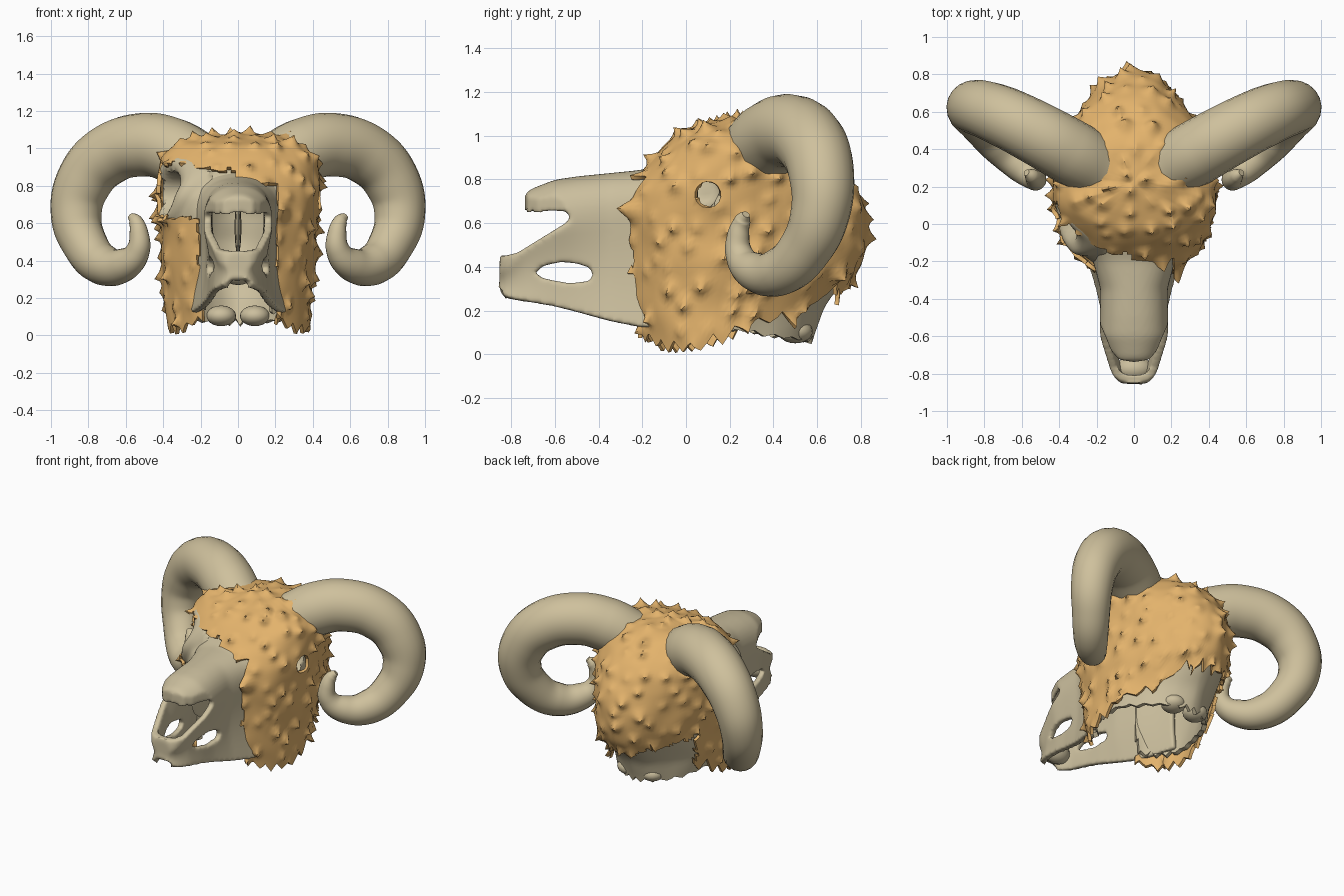
import bpy, bmesh, math, random
from mathutils import Vector, noise

if "Cube" in bpy.data.objects:
    bpy.data.objects.remove(bpy.data.objects["Cube"])

random.seed(4)


def material(name, color):
    m = bpy.data.materials.new(name)
    m.diffuse_color = (*color, 1)
    m.use_nodes = True
    m.node_tree.nodes["Principled BSDF"].inputs["Base Color"].default_value = m.diffuse_color
    return m


BONE = material("bone", (0.60, 0.52, 0.34))
HORN = material("horn", (0.62, 0.53, 0.335))
FUR = material("tan fur", (0.77, 0.45, 0.15))


def add(name, data, mat):
    ob = bpy.data.objects.new(name, data)
    bpy.context.collection.objects.link(ob)
    if mat:
        data.materials.append(mat)
    return ob


def mesh_object(name, bm, mat):
    me = bpy.data.meshes.new(name)
    bm.to_mesh(me)
    bm.free()
    return add(name, me, mat)


def bake(ob, angle=45):
    """Apply modifiers (or convert a curve) and shade smooth."""
    bpy.context.view_layer.update()
    dg = bpy.context.evaluated_depsgraph_get()
    me = bpy.data.meshes.new_from_object(ob.evaluated_get(dg))
    name, mat = ob.name, ob.data.materials[0]
    bpy.data.objects.remove(ob)
    me.materials.clear()
    me.materials.append(mat)
    me.shade_smooth()
    me.set_sharp_from_angle(angle=math.radians(angle))
    add(name, me, None)


def lookup(table, key):
    """Linear interpolation in rows of (key, values...)."""
    if key <= table[0][0]:
        return table[0][1:]
    for a, b in zip(table, table[1:]):
        if key <= b[0]:
            t = (key - a[0]) / (b[0] - a[0])
            return [p + (q - p) * t for p, q in zip(a[1:], b[1:])]
    return table[-1][1:]


def thicken(ob, t):
    s = ob.modifiers.new("thickness", 'SOLIDIFY')
    s.thickness, s.offset = t, -1


def relax(bm):
    inner = [v for v in bm.verts if not v.is_boundary]
    for _ in range(3):
        bmesh.ops.smooth_vert(bm, verts=inner, factor=.5, use_axis_x=True, use_axis_y=True, use_axis_z=True)
    bm.normal_update()


# Head outline by height: z, front y, back y, half width
HEAD = [(0, -.22, .60, .37), (.2, -.26, .66, .39), (.4, -.28, .80, .41), (.5, -.285, .83, .415),
        (.65, -.29, .82, .43), (.75, -.265, .79, .44), (.85, -.19, .73, .435), (.95, -.10, .63, .41),
        (1.02, -.02, .52, .34), (1.06, .07, .41, .22), (1.085, .22, .22, 0)]


def outline(z, a, inset):
    yf, yb, w = lookup(HEAD, z)
    cy = yf + (yb - yf) * .42
    s, c = math.sin(a), math.cos(a)
    e = 2 / (2.35 if s < 0 else 1.75)
    ry = max((yb - cy) if s > 0 else (cy - yf), inset) - inset
    x = math.copysign(abs(c) ** e, c) * (max(w, inset) - inset)
    return Vector((x, cy + math.copysign(abs(s) ** e, s) * ry, z - inset * (z / 1.085) ** 6))


def head_shell(bottom, inset, teeth, cols=162, rows=58):
    bm = bmesh.new()
    amp = [random.uniform(.2, 1) * teeth for _ in range(cols // 6)]
    grid = []
    for k in range(cols):
        a = 2 * math.pi * k / cols
        b = lookup(bottom, outline(.1, a, inset).y)[0]
        b += (abs((k / 6) % 1 - .5) * 2 - .4) * amp[k // 6]
        grid.append([bm.verts.new(outline(b + (1.084 - b) * math.sin(r / rows * math.pi / 2), a, inset))
                     for r in range(rows)])
    for k in range(cols):
        p, q = grid[k], grid[(k + 1) % cols]
        for r in range(rows - 1):
            bm.faces.new((p[r], q[r], q[r + 1], p[r + 1]))
    bm.faces.new([g[-1] for g in grid])
    relax(bm)
    return bm


# Skull: inner head shell with eye sockets, raised rim on the bare side
bm = head_shell([(-.2, .13), (0, .1), (.25, .11), (.35, .09), (.6, .06), (.66, .08)], .035, .04)
for v in bm.verts:
    side = math.copysign(1, v.co.x)
    d = math.hypot(v.co.y - .03, v.co.z - .76)
    if abs(v.co.x) > .15:
        if d < .115:
            v.co += Vector((-side * .12, .06, 0)) * (1 - (d / .115) ** 4)
        elif d < .2 and side < 0 and v.co.y < .13:
            v.co += v.normal * .035 * math.sin((d - .115) / .085 * math.pi)
    v.co += v.normal * noise.noise(v.co * 7) * .008
bmesh.ops.delete(bm, context='FACES', geom=[
    f for f in bm.faces if f.calc_center_median().y < .05 and abs(f.calc_center_median().x) < .18
    and f.calc_center_median().z < .77])
skull = mesh_object("skull", bm, BONE)
thicken(skull, .03)
bake(skull)

# Fur mask: outer shell with tufts, torn edges and one round eye hole
bm = head_shell([(-.2, .08), (-.12, .03), (.05, .03), (.2, .08), (.27, .14), (.5, .17), (.56, .26), (.65, .32)], 0, .09)
verts = list(bm.verts)
tufts = [(Vector((.24, -.24, .66)), Vector((0, -1, .1)), .1, .07)]
for v in random.sample(verts, 1200):
    gap = random.uniform(.065, .15)
    if all((v.co - t[0]).length > gap for t in tufts):
        n = (v.normal + Vector((0, 0, -.4))).normalized()
        tufts.append((v.co.copy(), n, random.uniform(.01, .055), random.uniform(.035, .065)))
moves = []
for v in verts:
    m = v.normal * (noise.noise(v.co * 6) * .016)
    for c, n, h, r in tufts:
        d = (v.co - c).length
        if d < r:
            m = m + n * h * (1 - d / r) ** 1.6
    moves.append(m)
for v, m in zip(verts, moves):
    v.co += m
    v.co.z = max(v.co.z, 0)
EYE = Vector((0, .1, .73))
for v in verts:
    flat = Vector((0, v.co.y, v.co.z)) - EYE
    if v.co.x > .2 and flat.length < .06:
        v.co += flat.normalized() * (.06 - flat.length)


def torn(f):
    c = f.calc_center_median()
    n = noise.noise(c * 14) * .03
    front = c.y < .05 and abs(c.x) < .21 + n and c.z < .81
    patch = c.x < 0 and c.y < .12 + n and .63 + n < c.z < .92 + n - .1 * max(0, .3 + c.x)
    nape = c.y > .38 + n and c.z < .27 + n + .38 * max(0, -c.x) and c.x < .15
    eye = c.x > .2 and all(math.hypot(v.co.y - EYE.y, v.co.z - EYE.z) < .061 for v in f.verts)
    return front or patch or nape or eye


bmesh.ops.delete(bm, context='FACES', geom=[f for f in bm.faces if torn(f)])
fur = mesh_object("fur_mask", bm, FUR)
thicken(fur, .022)
bake(fur, 50)

# Snout and jaw, by depth: y, top z, bottom z, half width, widest z, bottom half width
SNOUT = [(-.86, .41, .30, .05, .37, .05), (-.845, .47, .275, .09, .38, .085), (-.79, .62, .255, .125, .42, .115),
         (-.73, .75, .245, .15, .5, .135), (-.6, .80, .22, .19, .58, .155), (-.5, .815, .195, .185, .6, .17),
         (-.35, .83, .155, .18, .62, .205), (-.2, .845, .125, .22, .65, .25), (-.05, .9, .125, .3, .65, .3),
         (.04, .93, .125, .34, .65, .33)]
bm = bmesh.new()
rings = []
for i in range(55):
    y = -.86 + .9 * i / 54
    top, bot, w, zm, wb = lookup(SNOUT, y)
    ring = []
    for j in range(-24, 25):
        u, s = abs(j) / 24, (j > 0) - (j < 0)
        if u < .5:
            a = u * math.pi
            p = (s * w * math.sin(a) ** .9, y, zm + (top - zm) * math.cos(a) ** .8)
        else:
            t = (u - .5) * 2
            p = (s * (w + (wb - w) * t - .02 * math.sin(t * math.pi)), y, zm + (bot - zm) * t)
        ring.append(bm.verts.new(p))
    rings.append(ring)
for p, q in zip(rings, rings[1:]):
    for j in range(48):
        bm.faces.new((p[j], p[j + 1], q[j + 1], q[j]))
bm.faces.new(rings[0][::-1])
relax(bm)
snout = mesh_object("snout_and_jaw", bm, BONE)
thicken(snout, .042)

# Cutters: mouth gap and nasal opening (y, z), sides of the nasal bone (x, y)
MOUTH = [(-.69, .375), (-.65, .405), (-.575, .422), (-.5, .416), (-.44, .395), (-.427, .365),
         (-.44, .335), (-.53, .325), (-.61, .338), (-.66, .35)]
NOSE = [(-1, .465), (-.83, .45), (-.77, .465), (-.69, .515), (-.6, .57), (-.545, .605), (-.53, .63),
        (-.55, .655), (-.64, .65), (-.735, .645), (-.745, .69), (-.73, .9), (-1, .9)]
NASAL = [(.21, -.51), (.17, -.56), (.145, -.62), (.12, -.68), (.08, -.725), (0, -.738), (0, -.9), (.4, -.9), (.4, -.51)]
cutters = []
for name, pts, depth in (("mouth_cutter", [(-.5, *p) for p in MOUTH], (1, 0, 0)),
                         ("nose_cutter", [(-.5, *p) for p in NOSE], (1, 0, 0)),
                         ("nasal_cutter_right", [(*p, .63) for p in NASAL], (0, 0, .4)),
                         ("nasal_cutter_left", [(-x, y, .63) for x, y in NASAL], (0, 0, .4))):
    bm = bmesh.new()
    f = bm.faces.new([bm.verts.new(p) for p in pts])
    ext = bmesh.ops.extrude_face_region(bm, geom=[f])["geom"]
    bmesh.ops.translate(bm, vec=depth, verts=[g for g in ext if isinstance(g, bmesh.types.BMVert)])
    bmesh.ops.recalc_face_normals(bm, faces=bm.faces)
    cut = mesh_object(name, bm, None)
    cut.hide_render = True
    mod = snout.modifiers.new(name, 'BOOLEAN')
    mod.operation, mod.solver, mod.object = 'DIFFERENCE', 'EXACT', cut
    cutters.append(cut)
# Round off every cut edge
remesh = snout.modifiers.new("remesh", 'REMESH')
remesh.mode, remesh.voxel_size = 'VOXEL', .011
soft = snout.modifiers.new("soften", 'SMOOTH')
soft.factor, soft.iterations = .5, 5
bake(snout, 180)
for cut in cutters:
    bpy.data.objects.remove(cut)


def ellipsoid(name, loc, size):
    bm = bmesh.new()
    bmesh.ops.create_uvsphere(bm, u_segments=20, v_segments=12, radius=1)
    for v in bm.verts:
        v.co = Vector([c * s + o for c, s, o in zip(v.co, size, loc)])
    bake(mesh_object(name, bm, BONE))


# Nasal septum, solid chin and the joints at the skull base
ellipsoid("nasal_septum", (0, -.36, .58), (.018, .16, .15))
ellipsoid("chin", (0, -.775, .345), (.1, .07, .075))
for side, label in ((1, "right"), (-1, "left")):
    ellipsoid("skull_joint_" + label, (side * .09, .5, .105), (.08, .08, .055))

# Horns: x, y, z, radius along the curl
CURL = [(.21, .31, .91, .172), (.34, .385, .985, .175), (.5, .475, 1.02, .17), (.7, .575, .96, .162),
        (.825, .62, .82, .15), (.865, .615, .65, .136), (.82, .55, .49, .122), (.72, .43, .378, .11),
        (.605, .31, .38, .088), (.535, .245, .455, .064), (.53, .24, .55, .05), (.55, .26, .615, .037),
        (.575, .275, .64, .018)]
for side, label in ((1, "right"), (-1, "left")):
    cu = bpy.data.curves.new("horn_" + label, 'CURVE')
    cu.dimensions, cu.bevel_depth, cu.bevel_resolution = '3D', 1, 8
    cu.resolution_u, cu.use_fill_caps = 10, True
    sp = cu.splines.new('BEZIER')
    sp.bezier_points.add(len(CURL) - 1)
    for bp, (x, y, z, r) in zip(sp.bezier_points, CURL):
        bp.co, bp.radius = (side * x, y, z), r
        bp.handle_left_type = bp.handle_right_type = 'AUTO'
    bake(add("horn_" + label, cu, HORN), 60)
